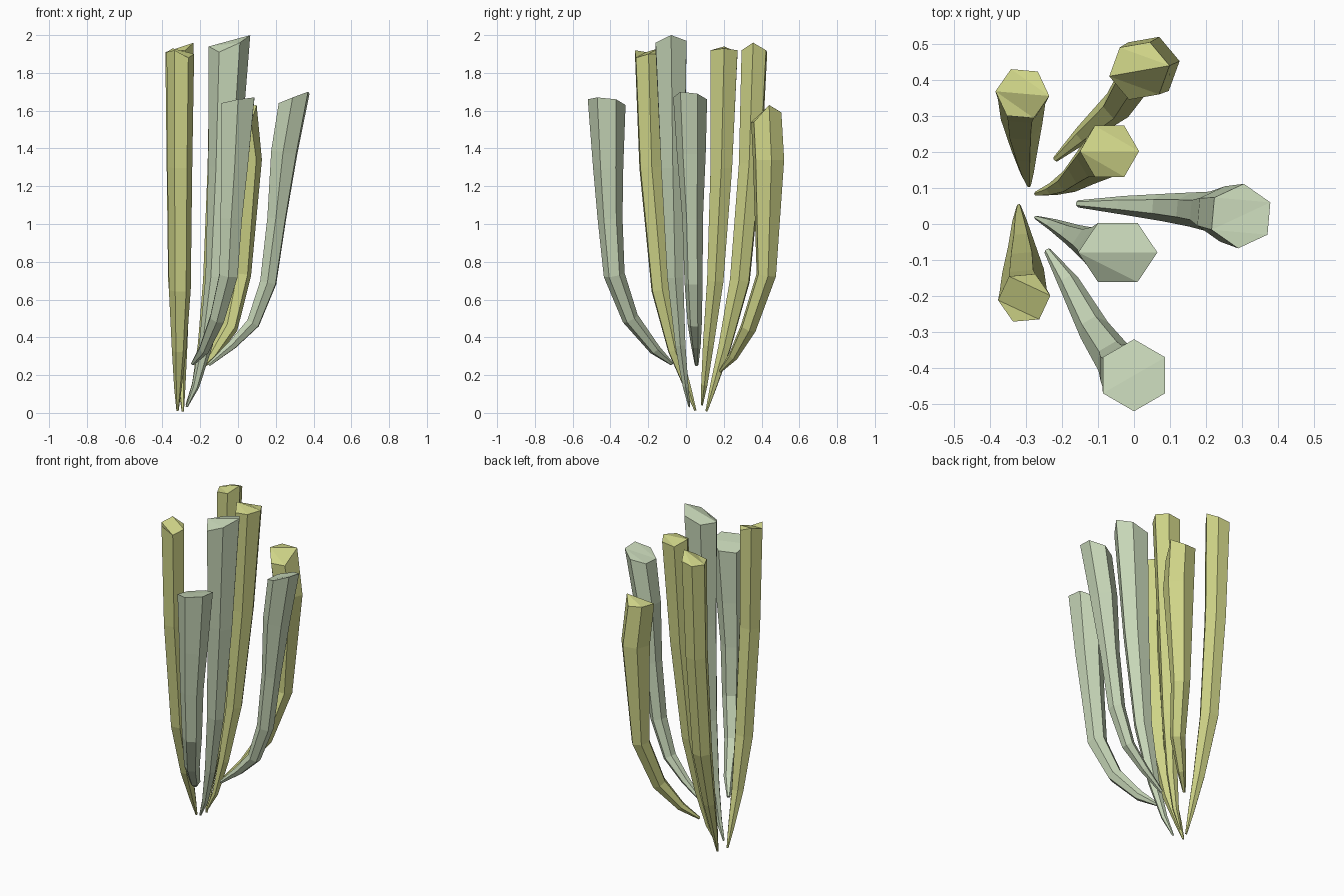
import bpy, math
from mathutils import Vector


def material(name, rgb):
    m = bpy.data.materials.new(name)
    lin = [((c + 0.055) / 1.055) ** 2.4 for c in rgb]
    m.diffuse_color = (*lin, 1)
    return m


OLIVE = material("olive_green", (0.81, 0.83, 0.53))
SAGE = material("pale_sage", (0.78, 0.84, 0.72))


def stalk(name, mat, phase, path, top, heights, flat=1.0):
    """Six-sided tapering stalk: path of (x, y, z, radius), then a jagged flat-faced tip.
    flat squeezes the section in y."""
    verts, faces, n = [], [], 6
    ring = []
    for k in range(n):
        a = math.radians(phase + 60 * k)
        ring.append(Vector((math.cos(a), math.sin(a) * flat, 0)))
    pts = [Vector(p[:3]) for p in path] + [Vector((top[0], top[1], sum(heights) / n))]
    for i, p in enumerate(path):
        t = (pts[i + 1] - pts[max(i - 1, 0)]).normalized()
        turn = Vector((0, 0, 1)).rotation_difference(t)
        verts += [pts[i] + turn @ c * p[3] for c in ring]
    verts += [Vector((top[0], top[1], h)) + c * top[2] for c, h in zip(ring, heights)]
    for i in range(len(path)):
        for k in range(n):
            j = (k + 1) % n
            faces.append((i * n + k, i * n + j, (i + 1) * n + j, (i + 1) * n + k))
    # closed root and triangulated cut tip
    faces.append(tuple(reversed(range(n))))
    b = len(path) * n
    faces += [(b, b + 1, b + 2), (b, b + 2, b + 3), (b, b + 3, b + 5), (b + 3, b + 4, b + 5)]
    me = bpy.data.meshes.new(name)
    me.from_pydata(verts, [], faces)
    me.materials.append(mat)
    bpy.context.collection.objects.link(bpy.data.objects.new(name, me))


# olive stalks
stalk("olive_stalk_back_left", OLIVE, -5,
      [(-.292, .108, .008, .006), (-.298, .145, .14, .02), (-.305, .205, .35, .037),
       (-.312, .285, .70, .058), (-.312, .34, 1.32, .066)],
      (-.31, .362, .075), [1.96, 1.92, 1.91, 1.91, 1.91, 1.92])
stalk("olive_stalk_back_right", OLIVE, 10,
      [(-.218, .18, .22, .008), (-.14, .25, .30, .026), (-.045, .33, .45, .044),
       (.015, .425, .73, .055), (.04, .437, 1.34, .088)],
      (.015, .425, .085), [1.63, 1.59, 1.60, 1.60, 1.54, 1.54])
stalk("olive_stalk_middle", OLIVE, 0,
      [(-.272, .084, .042, .006), (-.225, .097, .15, .019), (-.18, .118, .36, .033),
       (-.135, .155, .70, .05), (-.095, .187, 1.3, .066)],
      (-.068, .202, .082), [1.93, 1.92, 1.91, 1.94, 1.91, 1.92])
stalk("olive_stalk_front_left", OLIVE, 5,
      [(-.32, .05, .012, .006), (-.318, .01, .13, .02), (-.312, -.06, .33, .038),
       (-.308, -.13, .65, .058), (-.308, -.187, 1.3, .066)],
      (-.305, -.205, .073), [1.90, 1.90, 1.93, 1.91, 1.92, 1.88])

# sage stalks
stalk("sage_stalk_right", SAGE, 25,
      [(-.155, .056, .255, .01), (-.03, .052, .36, .026), (.08, .046, .475, .038),
       (.16, .04, .69, .048), (.205, .035, 1.03, .055), (.245, .028, 1.38, .077)],
      (.297, .022, .09), [1.69, 1.66, 1.64, 1.64, 1.67, 1.70])
stalk("sage_stalk_middle", SAGE, 0,
      [(-.272, .018, .032, .006), (-.225, -.002, .14, .02), (-.17, -.03, .36, .036),
       (-.115, -.057, .72, .057), (-.075, -.07, 1.3, .083)],
      (-.045, -.079, .11), [2.0, 1.97, 1.94, 1.94, 1.91, 1.96], 0.86)
stalk("sage_stalk_front", SAGE, 30,
      [(-.24, -.075, .26, .01), (-.18, -.165, .335, .03), (-.11, -.295, .5, .044),
       (-.05, -.38, .73, .056), (-.036, -.402, 1.03, .066), (-.018, -.412, 1.3, .08)],
      (0, -.42, .1), [1.66, 1.63, 1.62, 1.64, 1.66, 1.67])
